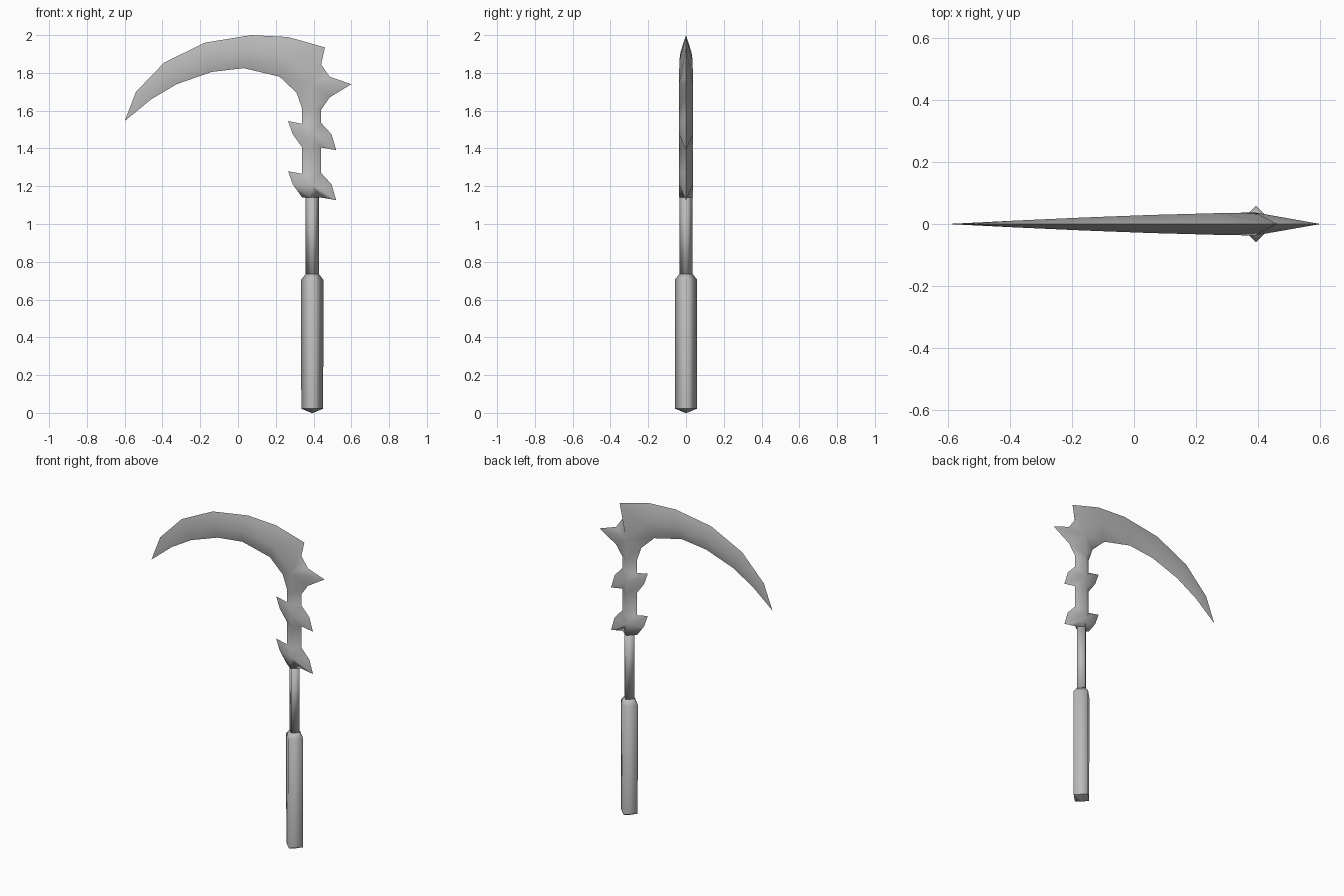
import bpy, bmesh, math

cube = bpy.data.objects.get("Cube")
if cube:
    bpy.data.objects.remove(cube)

steel = bpy.data.materials.new("grey_steel")
steel.use_nodes = True
GREY = (0.5, 0.5, 0.5, 1)
steel.diffuse_color = GREY
steel.node_tree.nodes["Principled BSDF"].inputs["Base Color"].default_value = GREY
AXIS = 0.393


def finish(bm, name, angle):
    """Weld, smooth and sharpen a mesh, then link it as an object."""
    bmesh.ops.remove_doubles(bm, verts=bm.verts, dist=0.0005)
    bmesh.ops.recalc_face_normals(bm, faces=bm.faces)
    for f in bm.faces:
        f.smooth = True
    for e in bm.edges:
        e.smooth = e.calc_face_angle(0) < math.radians(angle)
    mesh = bpy.data.meshes.new(name)
    bm.to_mesh(mesh)
    bm.free()
    mesh.materials.append(steel)
    obj = bpy.data.objects.new(name, mesh)
    bpy.context.collection.objects.link(obj)
    return obj


def diamond_rod(name, rings, angle):
    """Four-sided rod from (radius, height) rings, corners on the axes."""
    bm = bmesh.new()
    loops = []
    for r, z in rings:
        loops.append([bm.verts.new((AXIS + r * math.cos(k * math.pi / 2),
                                    r * math.sin(k * math.pi / 2), z)) for k in range(4)])
    for a, b in zip(loops, loops[1:]):
        for k in range(4):
            n = (k + 1) % 4
            bm.faces.new((a[k], a[n], b[n], b[k]))
    bm.faces.new(loops[0])
    bm.faces.new(loops[-1])
    return finish(bm, name, angle)


# Handle
grip = diamond_rod("grip", [(0.004, 0), (0.058, 0.022), (0.059, 0.705), (0.036, 0.735)], 100)
for e in grip.data.edges:
    if all(0.01 < grip.data.vertices[v].co.z < 0.1 for v in e.vertices):
        e.use_edge_sharp = True
diamond_rod("shaft", [(0.035, 0.72), (0.035, 1.16)], 100)

# Blade: raised centre line as (x, z, half thickness)
ridge = [(-0.60, 1.545, 0), (-0.50, 1.68, 0.005), (-0.36, 1.80, 0.012), (-0.16, 1.88, 0.021),
         (0.05, 1.91, 0.029), (0.27, 1.87, 0.035), (0.39, 1.74, 0.037), (0.39, 1.61, 0.037)]
# Cutting edges as (x, z, index of the centre point each joins)
outer = [(-0.60, 1.545, 0), (-0.54, 1.70, 1), (-0.39, 1.855, 2), (-0.175, 1.96, 3),
         (0.07, 2.0, 4), (0.265, 1.99, 5), (0.46, 1.935, 5), (0.44, 1.845, 6),
         (0.485, 1.78, 6), (0.60, 1.74, 6), (0.485, 1.67, 6), (0.44, 1.605, 7)]
inner = [(-0.60, 1.545, 0), (-0.46, 1.66, 1), (-0.325, 1.74, 2), (-0.14, 1.805, 3),
         (0.03, 1.825, 4), (0.22, 1.78, 5), (0.31, 1.695, 6), (0.34, 1.61, 7)]

# Two pairs of neck barbs
for base in (1.405, 1.14):
    top = len(ridge)
    ridge += [(0.39, base + h, 0.037) for h in (0.13, 0.07, 0)]
    outer += [(0.44, base + 0.13, top), (0.495, base + 0.07, top + 1),
              (0.52, base - 0.014, top + 1), (0.44, base, top + 2)]
    inner += [(0.34, base + 0.125, top), (0.265, base + 0.14, top + 1),
              (0.29, base + 0.07, top + 1), (0.34, base, top + 2)]

bm = bmesh.new()


def add_face(points):
    bm.faces.new([bm.verts.new(p) for p in points])


for side in (-1, 1):
    centre = [(x, side * t, z) for x, z, t in ridge]
    for edge in (outer, inner):
        for (x0, z0, i), (x1, z1, j) in zip(edge, edge[1:]):
            corners = [(x0, 0, z0), (x1, 0, z1), centre[j], centre[i]]
            add_face(list(dict.fromkeys((x, y + 0.0, z) for x, y, z in corners)))
# Closed end of the neck
(ox, oz, _), (ix, iz, _), (rx, rz, t) = outer[-1], inner[-1], ridge[-1]
add_face([(ox, 0, oz), (rx, t, rz), (ix, 0, iz), (rx, -t, rz)])
finish(bm, "scythe_blade", 100)
